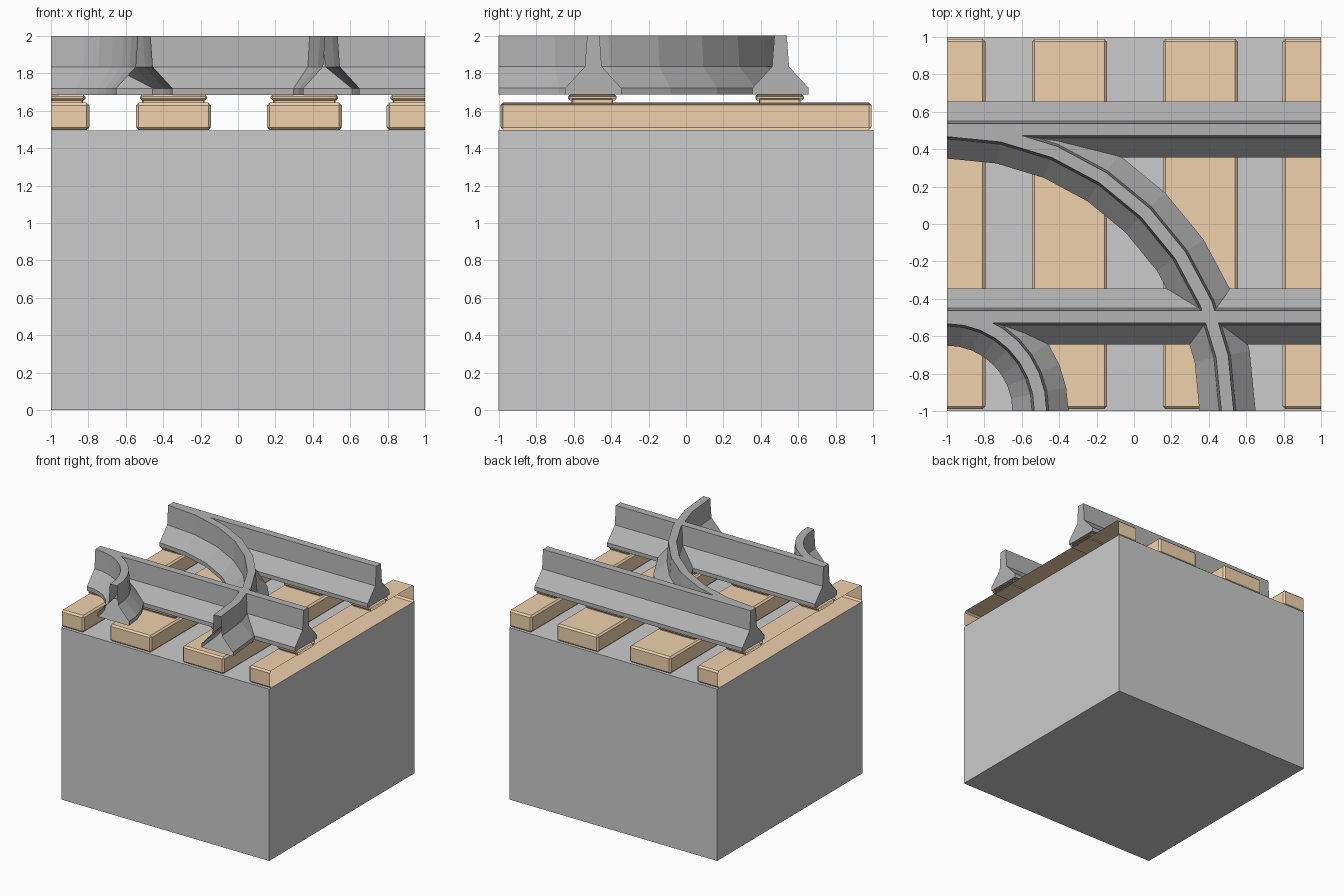
import bpy, bmesh, math
from mathutils import Vector

if "Cube" in bpy.data.objects:
    bpy.data.objects.remove(bpy.data.objects["Cube"])


def material(name, color):
    m = bpy.data.materials.new(name)
    m.diffuse_color = (*color, 1)
    m.use_nodes = True
    m.node_tree.nodes["Principled BSDF"].inputs["Base Color"].default_value = m.diffuse_color
    return m


wood = material("wood", (0.87, 0.64, 0.42))
steel = material("steel", (0.45, 0.45, 0.45))
stone = material("stone", (0.7, 0.7, 0.7))


def finish(bm, name, mat):
    mesh = bpy.data.meshes.new(name)
    bm.to_mesh(mesh)
    bm.free()
    mesh.materials.append(mat)
    ob = bpy.data.objects.new(name, mesh)
    bpy.context.collection.objects.link(ob)
    return ob


def box(name, lo, hi, mat, bevel=0):
    bm = bmesh.new()
    bmesh.ops.create_cube(bm, size=1)
    for v in bm.verts:
        v.co = Vector([(a + b) / 2 + c * (b - a) for a, b, c in zip(lo, hi, v.co)])
    if bevel:
        bmesh.ops.bevel(bm, geom=bm.edges[:], offset=bevel, segments=1,
                        profile=0.5, affect='EDGES')
    # trim at the tile border, leaving the cut open
    for s in (-1, 1):
        if max(s * v.co.x for v in bm.verts) > 1.001:
            bmesh.ops.bisect_plane(bm, geom=bm.verts[:] + bm.edges[:] + bm.faces[:],
                                   plane_co=(s, 0, 0), plane_no=(s, 0, 0), clear_outer=True)
    return finish(bm, name, mat)


# rail cross-section: (sideways offset, height)
half = [(0.15, 1.685), (0.15, 1.72), (0.045, 1.835), (0.033, 2.0)]
PROFILE = half + [(-o, z) for o, z in reversed(half)]


def sweep(name, rings, caps):
    bm = bmesh.new()
    loops = [[bm.verts.new(p) for p in ring] for ring in rings]
    n = len(PROFILE)
    for a, b in zip(loops, loops[1:]):
        for i in range(n):
            j = (i + 1) % n
            bm.faces.new((a[i], a[j], b[j], b[i]))
    if caps:
        bm.faces.new(loops[0])
        bm.faces.new(loops[-1])
    bmesh.ops.recalc_face_normals(bm, faces=bm.faces[:])
    return finish(bm, name, steel)


# ground block
box("ground_block", (-1, -1, 0), (1, 1, 1.495), stone)

# sleepers with stepped tie plates
for k, x in enumerate((-0.995, -0.345, 0.355, 0.995)):
    box(f"sleeper_{k}", (x - 0.2, -0.99, 1.497), (x + 0.2, 0.99, 1.643), wood, 0.014)
    for r, y in enumerate((-0.5, 0.5)):
        box(f"plate_base_{k}_{r}", (x - 0.167, y - 0.11, 1.635), (x + 0.167, y + 0.11, 1.665),
            wood, 0.006)
        box(f"plate_top_{k}_{r}", (x - 0.18, y - 0.13, 1.655), (x + 0.18, y + 0.13, 1.685),
            wood, 0.01)

# straight rails
for r, y in enumerate((-0.495, 0.505)):
    sweep(f"straight_rail_{r}", [[(x, y + o, z) for o, z in PROFILE] for x in (-1, 1)], True)

# curved rails: quarter turns around the front left corner, open ends
for name, radius in (("inner", 0.5), ("outer", 1.5)):
    rings = []
    for i in range(9):
        a = math.radians(11.25 * i)
        rings.append([(-1 + (radius + o) * math.cos(a), -1 + (radius + o) * math.sin(a), z)
                      for o, z in PROFILE])
    sweep(f"{name}_curved_rail", rings, False)
